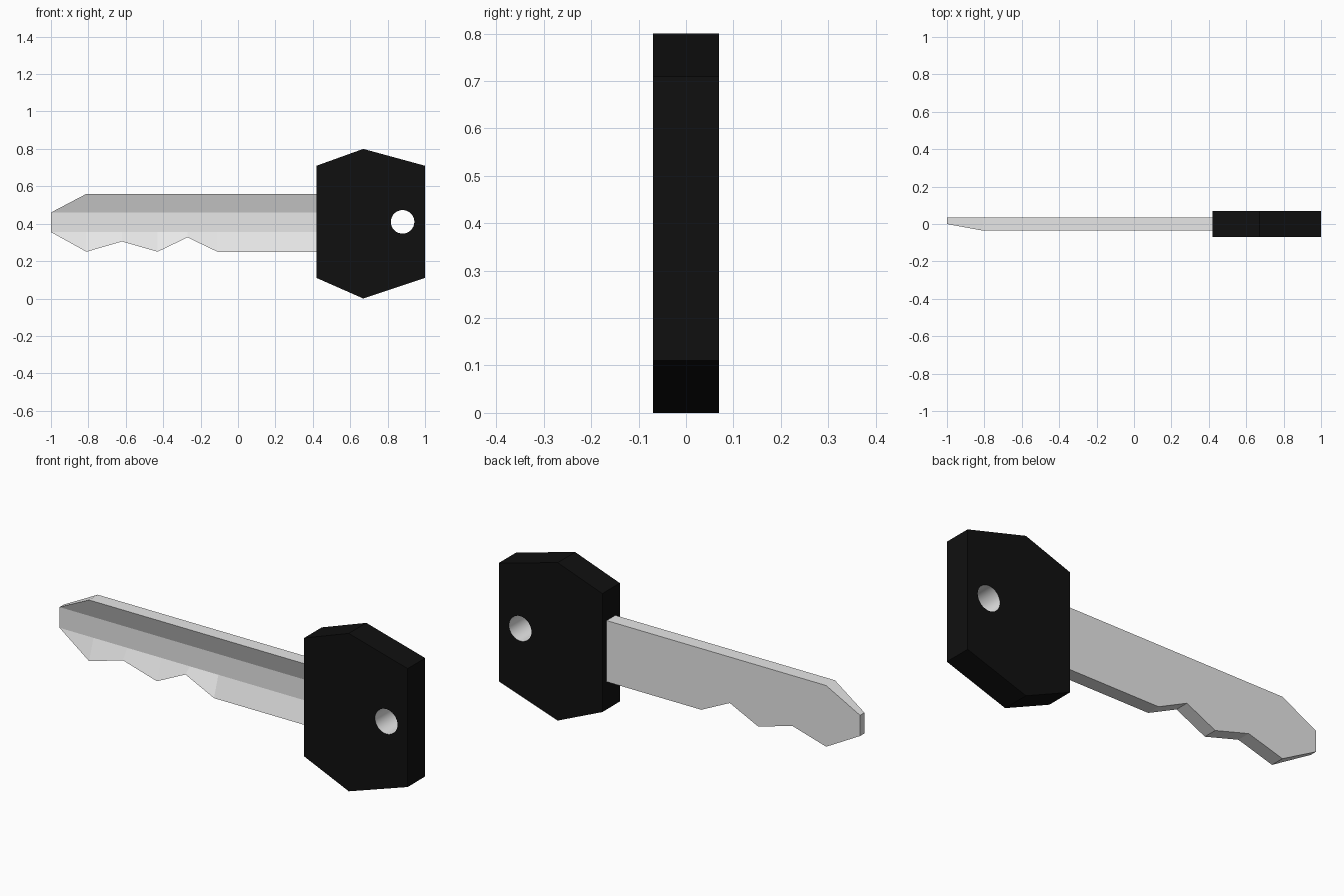
import bpy
import bmesh
from math import cos, sin, tau, radians, hypot
from mathutils import Vector

cube = bpy.data.objects.get("Cube")
if cube:
    bpy.data.objects.remove(cube, do_unlink=True)


def make_material(name, color):
    mat = bpy.data.materials.new(name)
    mat.use_nodes = True
    mat.diffuse_color = color
    mat.node_tree.nodes["Principled BSDF"].inputs["Base Color"].default_value = color
    return mat


def make_object(name, bm, materials):
    bmesh.ops.recalc_face_normals(bm, faces=bm.faces)
    mesh = bpy.data.meshes.new(name)
    bm.to_mesh(mesh)
    bm.free()
    for mat in materials:
        mesh.materials.append(mat)
    obj = bpy.data.objects.new(name, mesh)
    bpy.context.collection.objects.link(obj)
    return obj


black = make_material("black_plastic", (0.005, 0.005, 0.005, 1))
steel = make_material("light_steel", (0.8, 0.8, 0.8, 1))

# Key head: angular outline with a round hole, extruded through its thickness
HEAD_HALF = 0.07
HOLE_X, HOLE_Z, HOLE_R, HOLE_SIDES = 0.88, 0.41, 0.063, 32
outline = [(0.42, 0.11), (0.67, 0), (1, 0.11), (1, 0.71), (0.67, 0.8), (0.42, 0.71)]
hole = [(HOLE_X + HOLE_R * cos(tau * i / HOLE_SIDES),
         HOLE_Z + HOLE_R * sin(tau * i / HOLE_SIDES)) for i in range(HOLE_SIDES)]

bm = bmesh.new()
for loop in (outline, hole):
    verts = [bm.verts.new((x, -HEAD_HALF, z)) for x, z in loop]
    for i, v in enumerate(verts):
        bm.edges.new((v, verts[i - 1]))
bmesh.ops.triangle_fill(bm, edges=bm.edges[:], use_beauty=True, normal=(0, -1, 0))
extruded = bmesh.ops.extrude_face_region(bm, geom=bm.faces[:], use_keep_orig=True)
moved = [g for g in extruded["geom"] if isinstance(g, bmesh.types.BMVert)]
bmesh.ops.translate(bm, verts=moved, vec=(0, 2 * HEAD_HALF, 0))

# Bare steel lining inside the hole
for face in bm.faces:
    if all(hypot(v.co.x - HOLE_X, v.co.z - HOLE_Z) < HOLE_R * 1.05 for v in face.verts):
        face.material_index = 1
head = make_object("key_head", bm, [black, steel])
bpy.ops.object.select_all(action="DESELECT")
head.select_set(True)
bpy.context.view_layer.objects.active = head
bpy.ops.object.shade_smooth_by_angle(angle=radians(30))

# Blade: grooved sections joined along x, with the cut teeth on the lower edge
BLADE_HALF, GROOVE_TOP, GROOVE_LOW, BLADE_TOP = 0.035, 0.46, 0.355, 0.56
teeth = [(-1, GROOVE_LOW), (-0.81, 0.25), (-0.62, 0.305), (-0.43, 0.25),
         (-0.27, 0.327), (-0.11, 0.25), (0.44, 0.25)]

bm = bmesh.new()
rings = []
for x, low in teeth:
    tip = x == -1
    front = 0 if tip else -BLADE_HALF
    top = GROOVE_TOP if tip else BLADE_TOP
    section = [(front, top), (0, GROOVE_TOP), (0, GROOVE_LOW),
               (front, low), (BLADE_HALF, low), (BLADE_HALF, top)]
    rings.append([bm.verts.new(Vector((x, y, z))) for y, z in section])
for a, b in zip(rings, rings[1:]):
    for i in range(len(a)):
        bm.faces.new((a[i - 1], a[i], b[i], b[i - 1]))
bm.faces.new(rings[0])
bm.faces.new(rings[-1])
bmesh.ops.remove_doubles(bm, verts=bm.verts[:], dist=0.0001)
make_object("key_blade", bm, [steel])
